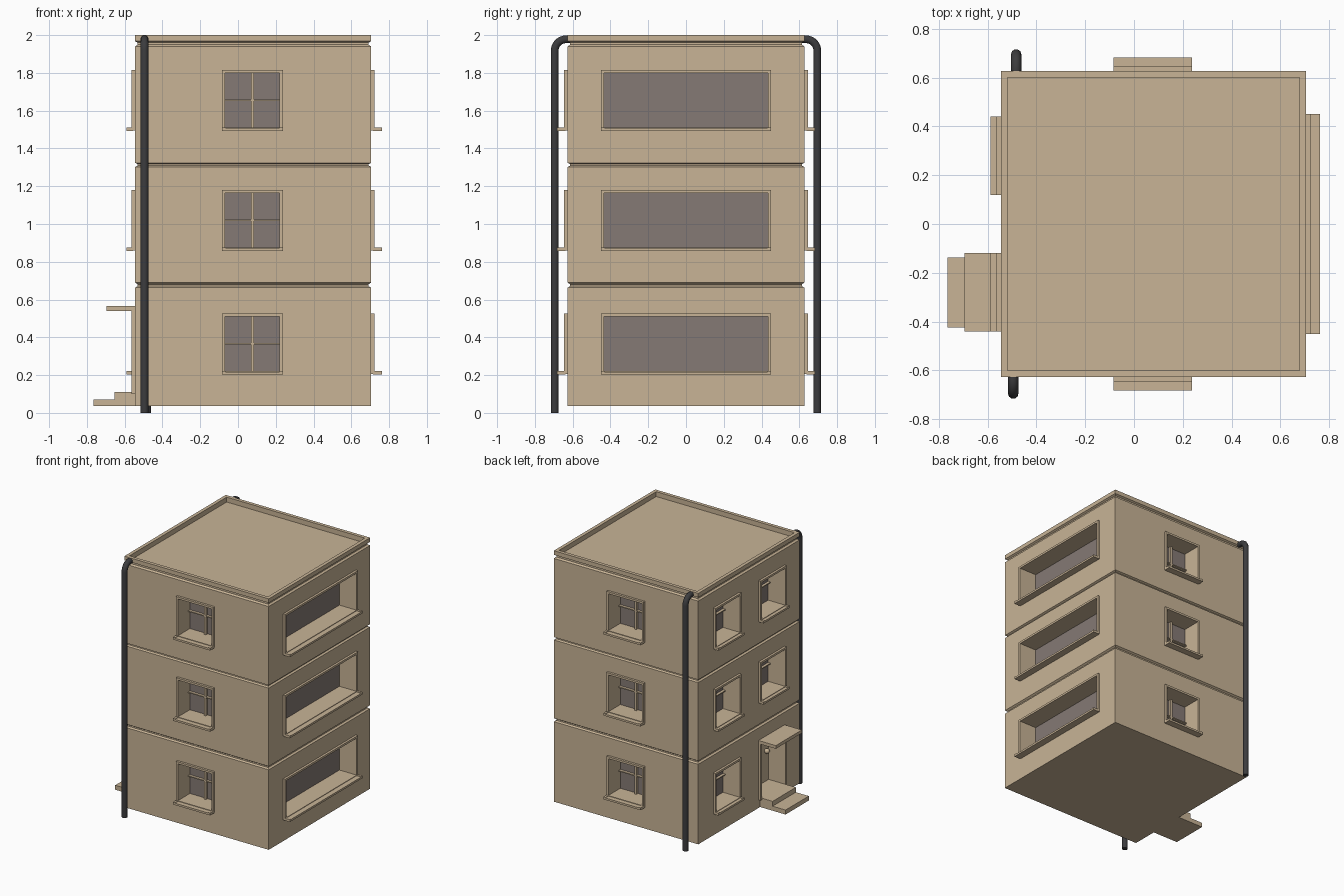
import bpy, bmesh, math

if "Cube" in bpy.data.objects:
    bpy.data.objects.remove(bpy.data.objects["Cube"], do_unlink=True)


def material(name, rgb, rough=0.7):
    m = bpy.data.materials.new(name)
    m.use_nodes = True
    m.diffuse_color = (*rgb, 1)
    node = m.node_tree.nodes["Principled BSDF"]
    node.inputs["Base Color"].default_value = (*rgb, 1)
    node.inputs["Roughness"].default_value = rough
    return m


TAN = material("tan plaster", (0.58, 0.456, 0.305))
GLASS = material("grey glass", (0.235, 0.195, 0.178))
IRON = material("dark iron", (0.045, 0.045, 0.048))

# Each wall: axis it faces along, its position, its outward sign
WALLS = {
    "front": (1, -0.627, -1),
    "back": (1, 0.627, 1),
    "left": (0, 0.705, 1),
    "right": (0, -0.545, -1),
}
DEPTH = 0.135   # recess of the openings
RIM = 0.016     # width of the window surround
FLOORS = (0.205, 0.86, 1.495)
WIN_H = 0.32


def add_object(name, bm, mat):
    bmesh.ops.recalc_face_normals(bm, faces=bm.faces)
    mesh = bpy.data.meshes.new(name)
    bm.to_mesh(mesh)
    bm.free()
    mesh.materials.append(mat)
    ob = bpy.data.objects.new(name, mesh)
    bpy.context.scene.collection.objects.link(ob)
    return ob


def add_box(bm, wall, u, d, z):
    """Box on a wall: u along it, d outward from it, z up (pairs)."""
    axis, pos, sign = WALLS[wall]
    size, mid = [0, 0, z[1] - z[0]], [0, 0, sum(z) / 2]
    size[axis], mid[axis] = d[1] - d[0], pos + sign * sum(d) / 2
    size[1 - axis], mid[1 - axis] = u[1] - u[0], sum(u) / 2
    made = bmesh.ops.create_cube(bm, size=1)["verts"]
    for v in made:
        v.co = [v.co[i] * size[i] + mid[i] for i in range(3)]


def boxes(name, wall, specs, mat=TAN):
    bm = bmesh.new()
    for u, d, z in specs:
        add_box(bm, wall, u, d, z)
    return add_object(name, bm, mat)


def surround(u, z, d):
    """Four strips around an opening."""
    (a, b), (c, e) = u, z
    return [((a, a + RIM), d, z), ((b - RIM, b), d, z),
            ((a + RIM, b - RIM), d, (c, c + RIM)),
            ((a + RIM, b - RIM), d, (e - RIM, e))]


cut = bmesh.new()


def window(name, wall, u, z0, sill_out, bars=True):
    z = (z0, z0 + WIN_H)
    iu, iz = (u[0] + RIM, u[1] - RIM), (z[0] + RIM, z[1] - RIM)
    add_box(cut, wall, iu, (-DEPTH, 0.1), iz)
    boxes(name + "_surround", wall, surround(u, z, (-0.01, 0.018)))
    boxes(name + "_glass", wall, [(iu, (-DEPTH - 0.002, -DEPTH + 0.004), iz)], GLASS)
    # Sill slab with small raised ends
    top = z0 + 0.012
    out = (0.01, sill_out)
    boxes(name + "_sill", wall, [
        (u, out, (z0 - 0.003, top)),
        ((u[0], u[0] + 0.018), out, (top, top + 0.004)),
        ((u[1] - 0.018, u[1]), out, (top, top + 0.004))])
    if bars:
        mu, mz = sum(u) / 2, sum(z) / 2
        d = (-DEPTH, -DEPTH + 0.025)
        boxes(name + "_glazing_bars", wall, [
            ((mu - 0.008, mu + 0.008), d, iz),
            (iu, d, (mz - 0.004, mz + 0.004))])


# Windows on every floor
SMALL = (-0.085, 0.237)
NEAR, FAR = (-0.44, -0.118), (0.118, 0.44)
for i, z0 in enumerate(FLOORS, 1):
    for wall in ("front", "back"):
        window(f"{wall}_window_{i}", wall, SMALL, z0, 0.056)
    window(f"left_wide_window_{i}", "left", (-0.45, 0.45), z0, 0.058, False)
    window(f"right_rear_window_{i}", "right", FAR, z0, 0.044)
    if i > 1:
        window(f"right_front_window_{i}", "right", NEAR, z0, 0.044)

# Entrance: opening, surround, door leaf, knob, canopy and steps
du, dz = (NEAR[0] + RIM, NEAR[1] - RIM), (0.11, 0.53)
add_box(cut, "right", du, (-DEPTH, 0.1), dz)
boxes("door_surround", "right", [
    ((NEAR[0], du[0]), (-0.01, 0.018), (0.1, 0.545)),
    ((du[1], NEAR[1]), (-0.01, 0.018), (0.1, 0.545)),
    (du, (-0.01, 0.018), (dz[1], 0.545))])
boxes("door_leaf", "right", [(du, (-DEPTH - 0.002, -DEPTH + 0.008), dz)])
boxes("door_canopy", "right", [(NEAR, (-0.01, 0.15), (0.54, 0.565))])
step_u = (-0.425, -0.138)
boxes("upper_step", "right", [(step_u, (-0.01, 0.108), (0.037, 0.11))])
boxes("lower_step", "right", [(step_u, (0.1, 0.22), (0.037, 0.072))])

bm = bmesh.new()
bmesh.ops.create_uvsphere(bm, u_segments=16, v_segments=8, radius=0.02)
for f in bm.faces:
    f.smooth = True
knob = add_object("door_knob", bm, TAN)
knob.location = (-0.545 + DEPTH - 0.022, -0.385, 0.35)

# Body: stacked rectangles with grooves between floors and a parapet
G = 0.014
PROFILE = [(0.037, 0), (0.663, 0), (0.671, G), (0.681, G), (0.69, 0),
           (1.302, 0), (1.309, G), (1.317, G), (1.324, 0),
           (1.94, 0), (1.949, G), (1.96, G), (1.968, 0),
           (2.0, 0), (2.0, 0.027), (1.962, 0.027)]
x0, x1, y1 = WALLS["right"][1], WALLS["left"][1], WALLS["back"][1]
bm = bmesh.new()
rings = []
for z, g in PROFILE:
    a, b, c = x0 + g, x1 - g, y1 - g
    rings.append([bm.verts.new(p) for p in
                  ((a, -c, z), (b, -c, z), (b, c, z), (a, c, z))])
for low, high in zip(rings, rings[1:]):
    for i in range(4):
        j = (i + 1) % 4
        bm.faces.new((low[i], low[j], high[j], high[i]))
bm.faces.new(rings[0][::-1])
bm.faces.new(rings[-1])
body = add_object("building_body", bm, TAN)

# Cut the openings into the body
cutter = add_object("opening_cutter", cut, TAN)
cutter.hide_render = True
mod = body.modifiers.new("openings", "BOOLEAN")
mod.operation, mod.solver, mod.object = "DIFFERENCE", "EXACT", cutter
dg = bpy.context.evaluated_depsgraph_get()
result = bpy.data.meshes.new_from_object(body.evaluated_get(dg))
body.modifiers.clear()
body.data = result
bpy.data.objects.remove(cutter, do_unlink=True)


# Drainpipes: upright with a curved elbow into the parapet
def drainpipe(name, x, side):
    r, y, top = 0.06, 0.695, 1.978
    pts = [(y, 0), (y, top - r)]
    for k in range(1, 9):
        t = k / 8 * math.pi / 2
        pts.append((y - r + r * math.cos(t), top - r + r * math.sin(t)))
    pts.append((0.615, top))
    cu = bpy.data.curves.new(name, "CURVE")
    cu.dimensions = "3D"
    cu.bevel_depth, cu.bevel_resolution = 0.0215, 3
    cu.use_fill_caps = True
    sp = cu.splines.new("POLY")
    sp.points.add(len(pts) - 1)
    for p, (py, pz) in zip(sp.points, pts):
        p.co = (x, side * py, pz, 1)
    cu.materials.append(IRON)
    ob = bpy.data.objects.new(name, cu)
    bpy.context.scene.collection.objects.link(ob)


drainpipe("front_drainpipe", -0.495, -1)
drainpipe("back_drainpipe", -0.483, 1)
